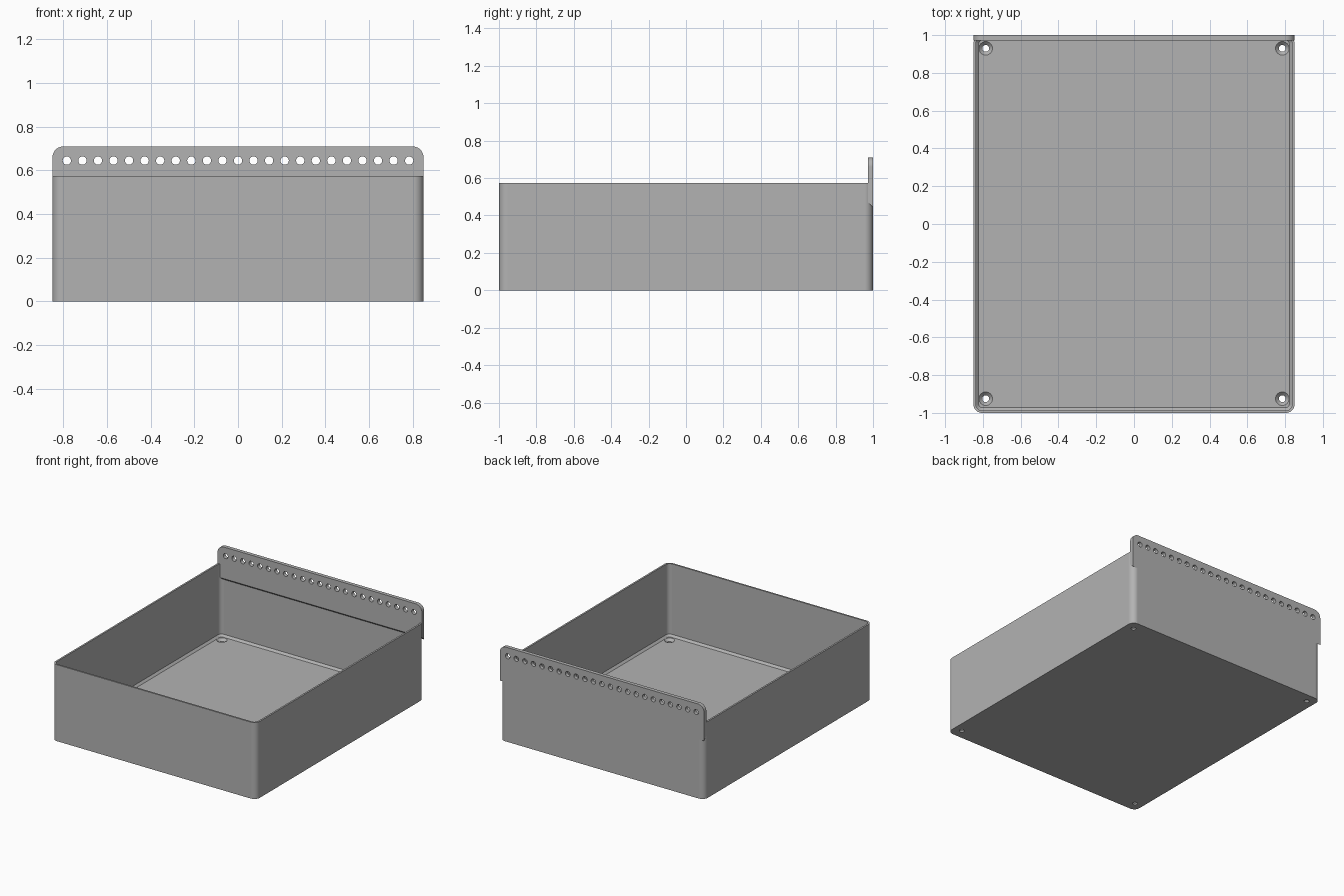
import bpy, bmesh, math

cube = bpy.data.objects.get("Cube")
if cube:
    bpy.data.objects.remove(cube, do_unlink=True)

W, D, H = 0.85, 1.0, 0.575        # half width, half depth, wall height
WALL, FLOOR, RADIUS = 0.013, 0.03, 0.045

grey = bpy.data.materials.new("plain grey")
grey.use_nodes = True
grey.diffuse_color = (0.45, 0.45, 0.45, 1)
grey.node_tree.nodes["Principled BSDF"].inputs["Base Color"].default_value = grey.diffuse_color


def finish(bm, name):
    bmesh.ops.recalc_face_normals(bm, faces=bm.faces[:])
    mesh = bpy.data.meshes.new(name)
    bm.to_mesh(mesh)
    bm.free()
    obj = bpy.data.objects.new(name, mesh)
    bpy.context.collection.objects.link(obj)
    mesh.materials.append(grey)
    return obj


def arc(cx, cy, r, start, steps=10):
    angles = [math.radians(start + 90 * i / steps) for i in range(steps + 1)]
    return [(cx + r * math.cos(a), cy + r * math.sin(a)) for a in angles]


def rounded_ring(bm, inset, z):
    r = RADIUS - inset
    x, y = W - RADIUS, D - RADIUS
    points = arc(x, y, r, 0) + arc(-x, y, r, 90) + arc(-x, -y, r, 180) + arc(x, -y, r, 270)
    return [bm.verts.new((px, py, z)) for px, py in points]


def bridge(bm, a, b):
    for i in range(len(a)):
        j = (i + 1) % len(a)
        bm.faces.new((a[i], a[j], b[j], b[i]))


def drill(bm, rings, centre, axis):
    """Add a closed round cutter made of (radius, position along axis) rings."""
    loops = []
    for r, h in rings:
        loop = []
        for i in range(24):
            a = 2 * math.pi * i / 24
            u, v = centre[0] + r * math.cos(a), centre[1] + r * math.sin(a)
            loop.append(bm.verts.new((u, v, h) if axis == "z" else (u, h, v)))
        loops.append(loop)
    for a, b in zip(loops, loops[1:]):
        bridge(bm, a, b)
    bm.faces.new(loops[0])
    bm.faces.new(loops[-1])


def cut_and_smooth(obj, cutter):
    cutter.hide_render = True
    mod = obj.modifiers.new("holes", 'BOOLEAN')
    mod.operation, mod.solver, mod.object = 'DIFFERENCE', 'EXACT', cutter
    bpy.ops.object.select_all(action='DESELECT')
    bpy.context.view_layer.objects.active = obj
    obj.select_set(True)
    bpy.ops.object.modifier_apply(modifier=mod.name)
    bpy.data.objects.remove(cutter, do_unlink=True)
    bpy.ops.object.shade_smooth_by_angle(angle=math.radians(30))
    weighted = obj.modifiers.new("flat walls", 'WEIGHTED_NORMAL')
    weighted.keep_sharp = True


# Open tray: outer wall, rim, inner wall, chamfered floor edge
bm = bmesh.new()
section = [(0, 0), (0, H), (WALL, H), (WALL, FLOOR + 0.015), (WALL + 0.015, FLOOR)]
rings = [rounded_ring(bm, inset, z) for inset, z in section]
for low, high in zip(rings, rings[1:]):
    bridge(bm, low, high)
bm.faces.new(rings[0])
bm.faces.new(rings[-1])
tray = finish(bm, "tray")

# Countersunk screw holes in the floor corners
bm = bmesh.new()
for x in (-0.785, 0.785):
    for y in (-0.925, 0.93):
        drill(bm, [(0.018, -0.02), (0.018, 0.012), (0.036, FLOOR), (0.036, FLOOR + 0.008)], (x, y), "z")
cut_and_smooth(tray, finish(bm, "floor_hole_cutter"))

# Rear hanging strip with rounded top corners and a sloped underside
TOP, LOW, INNER, R = 0.71, 0.445, 0.972, 0.05
outline = [(-W, LOW), (W, LOW)] + arc(W - R, TOP - R, R, 0) + arc(R - W, TOP - R, R, 90)
bm = bmesh.new()
back = [bm.verts.new((x, D, z)) for x, z in outline]
front = [bm.verts.new((x, INNER, z + (0.027 if z == LOW else 0))) for x, z in outline]
bridge(bm, back, front)
bm.faces.new(back)
bm.faces.new(front)
strip = finish(bm, "hanging_strip")

# Row of round holes along the strip
bm = bmesh.new()
for i in range(23):
    drill(bm, [(0.019, INNER - 0.05), (0.019, D + 0.05)], ((i - 11) * 0.0713, 0.645), "y")
cut_and_smooth(strip, finish(bm, "strip_hole_cutter"))
